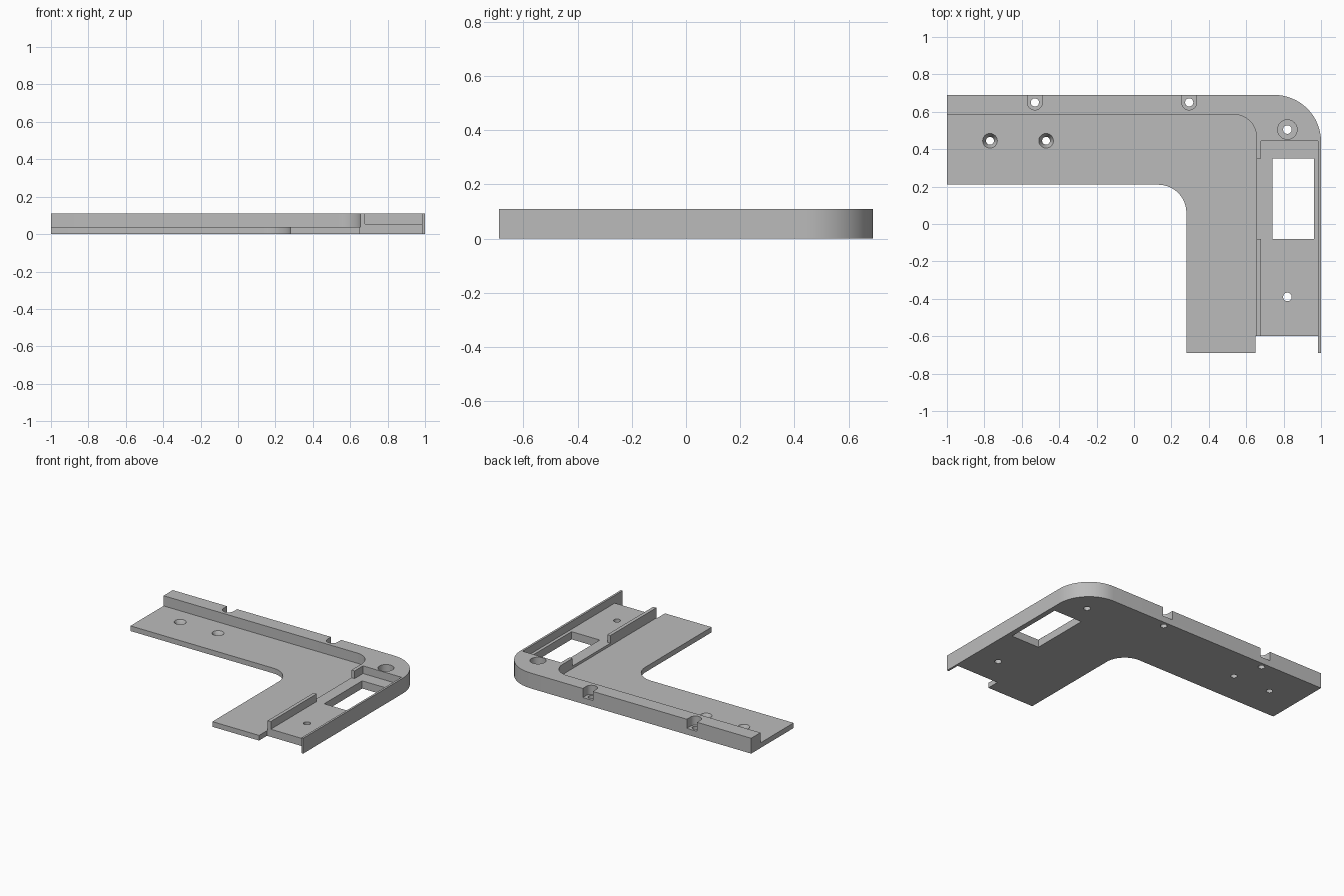
import bpy, bmesh, math

cube = bpy.data.objects.get("Cube")
if cube:
    bpy.data.objects.remove(cube, do_unlink=True)

H = 0.11       # full height
PLATE = 0.037  # thin L plate
FLOOR = 0.055  # pocket floor
SEAT = 0.045   # screw seats


def arc(cx, cy, r, start, end, n=16):
    """Points along an arc, angles in degrees."""
    angles = [math.radians(start + (end - start) * i / n) for i in range(n + 1)]
    return [(cx + r * math.cos(a), cy + r * math.sin(a)) for a in angles]


def finish(name, bm):
    bmesh.ops.recalc_face_normals(bm, faces=bm.faces)
    mesh = bpy.data.meshes.new(name)
    bm.to_mesh(mesh)
    bm.free()
    obj = bpy.data.objects.new(name, mesh)
    bpy.context.collection.objects.link(obj)
    return obj


def prism(name, points, z0, z1):
    bm = bmesh.new()
    face = bm.faces.new([bm.verts.new((x, y, z0)) for x, y in points])
    top = bmesh.ops.extrude_face_region(bm, geom=[face])["geom"]
    verts = [v for v in top if isinstance(v, bmesh.types.BMVert)]
    bmesh.ops.translate(bm, verts=verts, vec=(0, 0, z1 - z0))
    return finish(name, bm)


def box(x0, x1, y0, y1):
    return [(x0, y0), (x1, y0), (x1, y1), (x0, y1)]


def cone(name, x, y, r0, r1, z0, z1):
    bm = bmesh.new()
    bmesh.ops.create_cone(bm, cap_ends=True, segments=32, radius1=r0,
                          radius2=r1, depth=z1 - z0)
    bmesh.ops.translate(bm, verts=bm.verts, vec=(x, y, (z0 + z1) / 2))
    return finish(name, bm)


# Full-height corner block with rounded corners and a thin outer lip
outline = ([(-1, 0.69)] + arc(0.75, 0.44, 0.25, 90, 0)
           + [(1, -0.69), (0.985, -0.69), (0.985, -0.6), (0.65, -0.6),
              (0.65, -0.69), (0.28, -0.69)]
           + arc(0.13, 0.06, 0.15, 0, 90) + [(-1, 0.21)])
bracket = prism("corner_bracket", outline, 0, H)

cutters = []

# Recess leaving the thin L plate inside the raised rim
recess = ([(-1.1, 0.585)] + arc(0.535, 0.465, 0.12, 90, 0)
          + [(0.655, -0.8), (-1.1, -0.8)])
cutters.append(prism("plate_recess", recess, PLATE, 0.2))

# Side pocket, with the gap in its divider wall
pocket = [(0.68, -0.8), (0.985, -0.8), (0.985, 0.445), (0.68, 0.445),
          (0.68, 0.35), (0.6, 0.35), (0.6, -0.08), (0.68, -0.08)]
cutters.append(prism("side_pocket", pocket, FLOOR, 0.2))
cutters.append(prism("window", box(0.74, 0.963, -0.08, 0.35), -0.1, 0.2))

# U-shaped screw notches in the back rim
for x in (-0.53, 0.295):
    notch = [(x - 0.04, 0.8)] + arc(x, 0.65, 0.04, 180, 360) + [(x + 0.04, 0.8)]
    cutters.append(prism("rim_notch", notch, SEAT, 0.2))
    cutters.append(cone("rim_hole", x, 0.65, 0.022, 0.022, -0.1, 0.2))

# Countersunk holes in the plate
for x in (-0.77, -0.47):
    cutters.append(cone("plate_hole", x, 0.445, 0.021, 0.021, -0.1, 0.2))
    cutters.append(cone("countersink", x, 0.445, 0.018, 0.042, 0, 0.042))

# Corner counterbore and pocket hole
cutters.append(cone("corner_seat", 0.82, 0.505, 0.052, 0.052, SEAT, 0.2))
for y in (0.505, -0.39):
    cutters.append(cone("side_hole", 0.82, y, 0.023, 0.023, -0.1, 0.2))

for cutter in cutters:
    cutter.hide_render = True
    mod = bracket.modifiers.new(cutter.name, "BOOLEAN")
    mod.operation = "DIFFERENCE"
    mod.solver = "EXACT"
    mod.object = cutter

# Bake the cuts and drop the cutters
bpy.context.view_layer.update()
graph = bpy.context.evaluated_depsgraph_get()
baked = bpy.data.meshes.new_from_object(bracket.evaluated_get(graph))
bracket.modifiers.clear()
bracket.data = baked
for cutter in cutters:
    bpy.data.objects.remove(cutter, do_unlink=True)

# One grey finish
grey = bpy.data.materials.new("light grey")
grey.use_nodes = True
colour = (0.5, 0.5, 0.5, 1)
grey.diffuse_color = colour
grey.node_tree.nodes["Principled BSDF"].inputs["Base Color"].default_value = colour
baked.materials.clear()
baked.materials.append(grey)

bpy.ops.object.select_all(action="DESELECT")
bracket.select_set(True)
bpy.context.view_layer.objects.active = bracket
bpy.ops.object.shade_smooth_by_angle(angle=math.radians(30))
